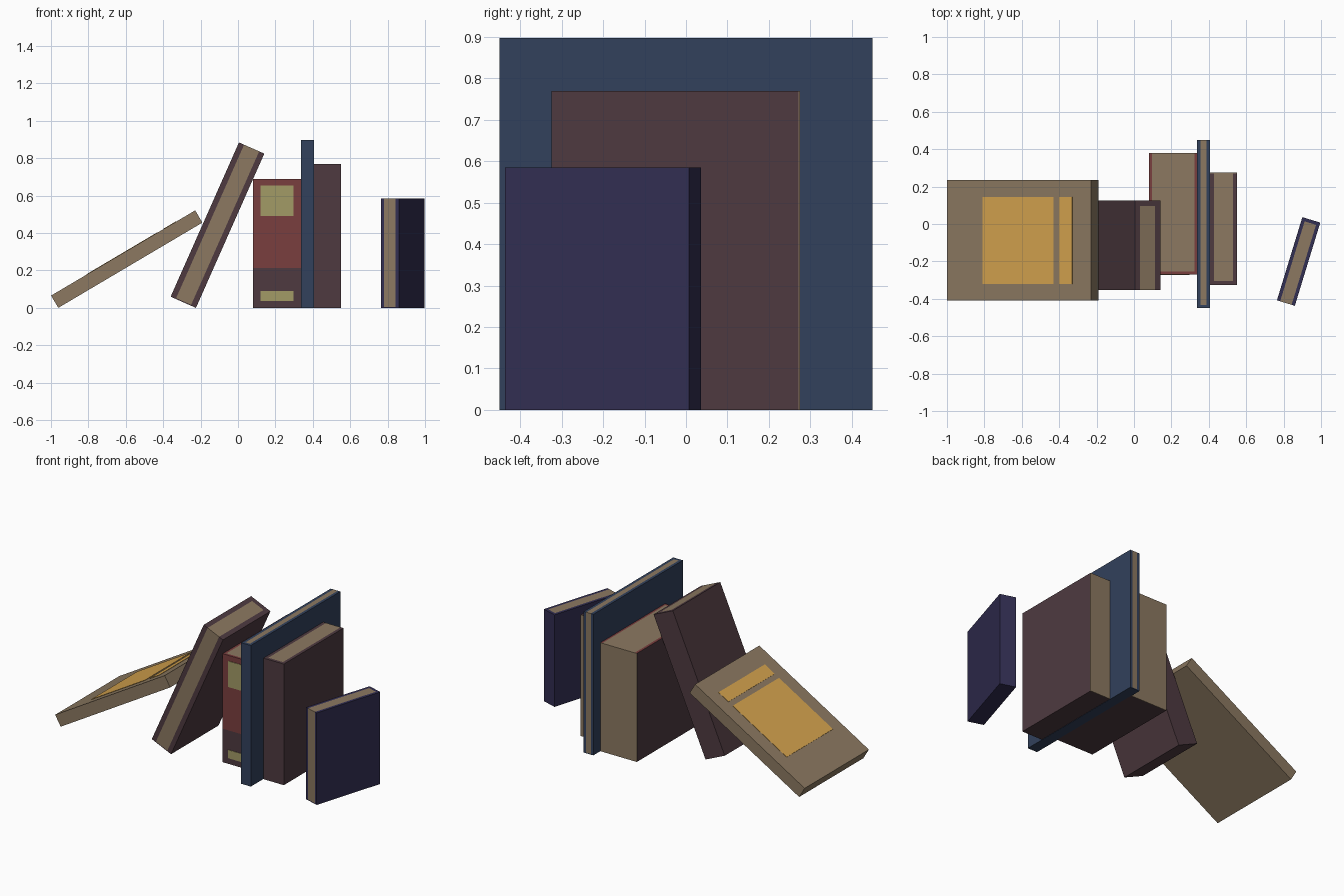
import bpy, bmesh
from math import radians
from mathutils import Matrix

if "Cube" in bpy.data.objects:
    bpy.data.objects.remove(bpy.data.objects["Cube"])


def material(name, r, g, b):
    lin = lambda c: ((c / 255 + 0.055) / 1.055) ** 2.4
    m = bpy.data.materials.new(name)
    m.diffuse_color = (lin(r), lin(g), lin(b), 1)
    m.use_nodes = True
    m.node_tree.nodes["Principled BSDF"].inputs["Base Color"].default_value = m.diffuse_color
    return m


TAN = material("tan paper", 140, 121, 97)
MAROON = material("dark maroon", 78, 58, 64)
RED = material("dull red", 122, 62, 63)
BLUE = material("slate blue", 50, 65, 92)
NAVY = material("dark navy", 50, 46, 82)
LABEL = material("olive yellow", 162, 155, 102)
ORANGE = material("warm orange", 212, 163, 78)


def add_box(bm, lo, hi):
    size = [b - a for a, b in zip(lo, hi)]
    mid = [(a + b) / 2 for a, b in zip(lo, hi)]
    bmesh.ops.create_cube(bm, size=1, matrix=Matrix.Translation(mid) @ Matrix.Diagonal((*size, 1)))


def finish(bm, name, mats, matrix):
    bmesh.ops.recalc_face_normals(bm, faces=bm.faces)
    me = bpy.data.meshes.new(name)
    bm.to_mesh(me)
    bm.free()
    for m in mats:
        me.materials.append(m)
    ob = bpy.data.objects.new(name, me)
    ob.matrix_world = matrix
    bpy.context.collection.objects.link(ob)


def box(name, lo, hi, mat, matrix):
    bm = bmesh.new()
    add_box(bm, lo, hi)
    finish(bm, name, [mat], matrix)


def book(name, w, d, h, cover, matrix, t=0.02, band=None, full_fore=False):
    """Local frame: spine on y = 0, fore edge on y = d, bottom on z = 0."""
    a, b, tail = w / 2, w / 2 - t, 0.005
    end = d - 0.004 if full_fore else d
    # cover: U-shaped section pulled up, plus a thin closed bottom
    bm = bmesh.new()
    profile = [(-a, 0), (a, 0), (a, end), (b, end), (b, t), (-b, t), (-b, end), (-a, end)]
    face = bm.faces.new([bm.verts.new((x, y, 0)) for x, y in profile])
    up = bmesh.ops.extrude_face_region(bm, geom=[face])["geom"]
    bmesh.ops.translate(bm, vec=(0, 0, h), verts=[v for v in up if isinstance(v, bmesh.types.BMVert)])
    if not any(f.normal.z < -0.9 and f.calc_center_median().z < 0.001 for f in bm.faces):
        bm.faces.new(list(face.verts))
    add_box(bm, (-b, t, 0), (b, end, tail))
    mats = [cover]
    if band:
        # boards and foot of the spine take the second colour
        split_z, second = band
        mats.append(second)
        bmesh.ops.bisect_plane(bm, geom=bm.verts[:] + bm.edges[:] + bm.faces[:],
                               plane_co=(0, 0, split_z), plane_no=(0, 0, 1))
        bmesh.ops.recalc_face_normals(bm, faces=bm.faces)
        for f in bm.faces:
            if abs(f.normal.x) > 0.5 or f.calc_center_median().z < split_z:
                f.material_index = 1
    finish(bm, name + "_cover", mats, matrix)
    # page block, flush at top and fore edge
    box(name + "_pages", (-b, t, tail), (b, end, h), TAN, matrix)
    if full_fore:
        box(name + "_fore_edge", (-a, end, 0), (a, d, h), TAN, matrix)


def place(x, y, z=0, lean=0, turn=0):
    return (Matrix.Translation((x, y, z)) @ Matrix.Rotation(radians(lean), 4, 'Y')
            @ Matrix.Rotation(radians(turn), 4, 'Z'))


# fallen tan book with orange panels on its upper cover
m = place(-0.98, 0.235, 0.033, lean=59.4, turn=180)
book("fallen_book", 0.076, 0.645, 0.895, TAN, m, t=0.012)
for name, z0, z1 in [("large_panel", 0.221, 0.662), ("small_panel", 0.697, 0.778)]:
    box(name, (0.037, 0.09, z0), (0.040, 0.555, z1), ORANGE, m)

# leaning maroon book
book("leaning_book", 0.148, 0.477, 0.902, MAROON,
     place(-0.2925, 0.125, 0.03, lean=23.9, turn=180), t=0.03)

# red-spined book with two spine labels
m = place(0.21, -0.27)
book("red_book", 0.26, 0.65, 0.69, RED, m, t=0.016, band=(0.213, MAROON), full_fore=True)
for name, z0, z1 in [("upper_label", 0.49, 0.655), ("lower_label", 0.037, 0.09)]:
    box(name, (-0.09, -0.003, z0), (0.087, 0.001, z1), LABEL, m)

# tall thin blue book
book("blue_book", 0.068, 0.90, 0.897, BLUE, place(0.371, -0.45), t=0.018)

# upright maroon book
book("maroon_book", 0.143, 0.60, 0.77, MAROON, place(0.4785, -0.325), t=0.02, full_fore=True)

# small navy book standing apart, turned
book("navy_book", 0.1, 0.465, 0.585, NAVY, place(0.948, 0.022, turn=163), t=0.018)
